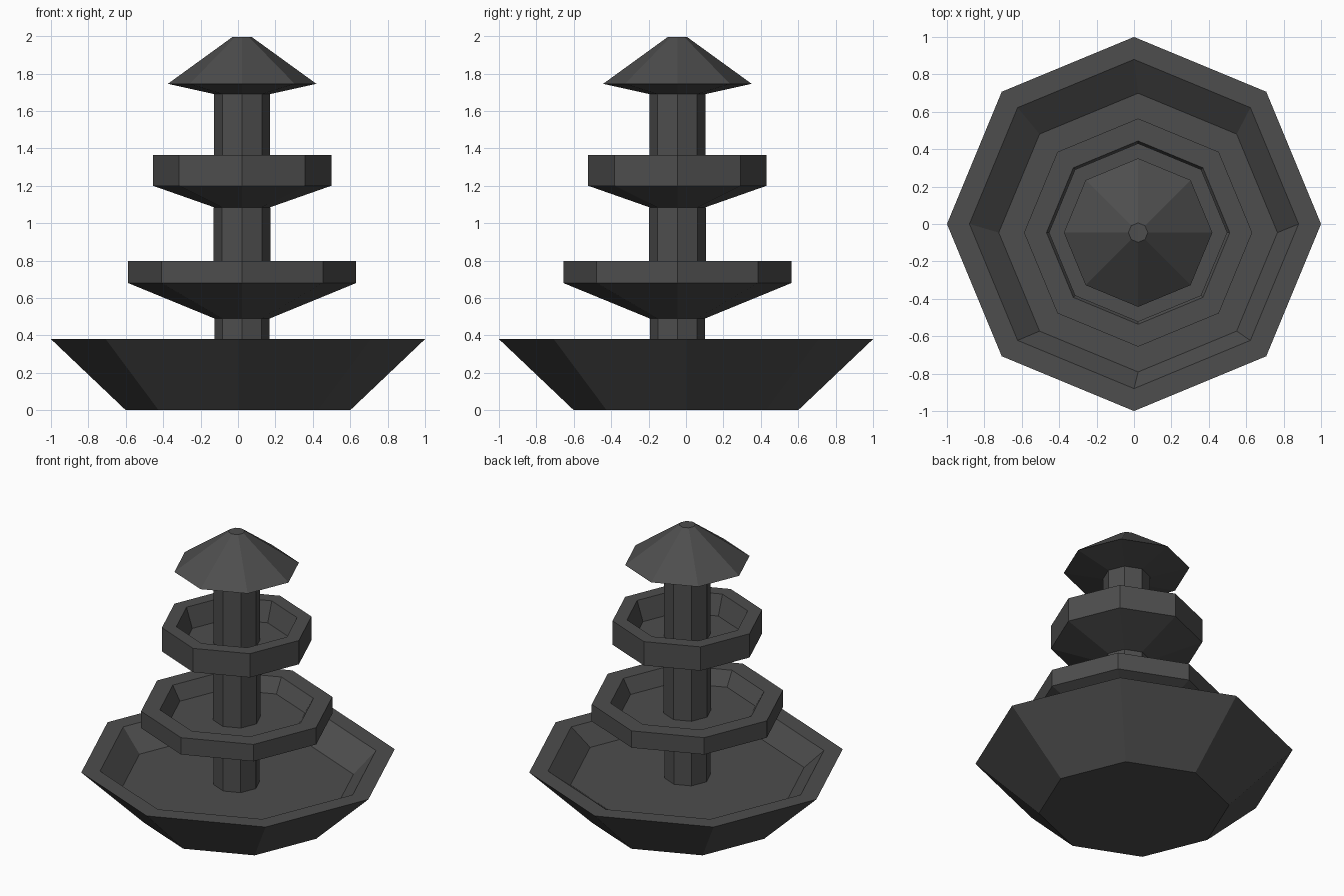
import bpy, bmesh
from math import cos, sin, pi

if "Cube" in bpy.data.objects:
    bpy.data.objects.remove(bpy.data.objects["Cube"])

SIDES = 8
AXIS = (0.022, -0.046)   # the column stands slightly off the basin centre

# Dark stone
stone = bpy.data.materials.new("dark_stone")
stone.diffuse_color = (0.075, 0.075, 0.075, 1)
stone.use_nodes = True
stone.node_tree.nodes["Principled BSDF"].inputs["Base Color"].default_value = stone.diffuse_color


def turned(name, rings, cap_start=True, cap_end=True):
    """Octagonal turned part; rings are (radius, z, centre)."""
    bm = bmesh.new()
    loops = []
    for r, z, (cx, cy) in rings:
        loops.append([bm.verts.new((cx + r * cos(2 * pi * i / SIDES),
                                    cy + r * sin(2 * pi * i / SIDES), z))
                      for i in range(SIDES)])
    for a, b in zip(loops, loops[1:]):
        for i in range(SIDES):
            j = (i + 1) % SIDES
            bm.faces.new((a[i], a[j], b[j], b[i]))
    if cap_start:
        bm.faces.new(loops[0][::-1])
    if cap_end:
        bm.faces.new(loops[-1])
    bmesh.ops.recalc_face_normals(bm, faces=bm.faces)
    mesh = bpy.data.meshes.new(name)
    bm.to_mesh(mesh)
    bm.free()
    mesh.materials.append(stone)
    obj = bpy.data.objects.new(name, mesh)
    bpy.context.collection.objects.link(obj)
    return obj


def on_axis(*profile):
    return [(r, z, AXIS) for r, z in profile]


# Large ground basin, its floor centred on the column
turned("ground_basin", [(0.6, 0, (0, 0)), (1.0, 0.38, (0, 0)),
                        (0.88, 0.38, (0, 0)), (0.745, 0.25, AXIS)])

# Two raised bowls: flared underside, upright rim, sunken floor
turned("lower_bowl", on_axis((0.147, 0.49), (0.61, 0.68), (0.61, 0.797),
                             (0.49, 0.797), (0.435, 0.70)))
turned("upper_bowl", on_axis((0.15, 1.085), (0.477, 1.20), (0.477, 1.365),
                             (0.385, 1.365), (0.34, 1.23)))

# Column sections between basin, bowls and roof
for name, r, z0, z1 in (("lower_column", 0.147, 0.25, 0.49),
                        ("middle_column", 0.152, 0.70, 1.085),
                        ("upper_column", 0.149, 1.23, 1.69)):
    turned(name, on_axis((r, z0), (r, z1)), False, False)

# Pointed roof cap with a small flat top
turned("roof_cap", on_axis((0.149, 1.69), (0.397, 1.745), (0.052, 1.995)))
